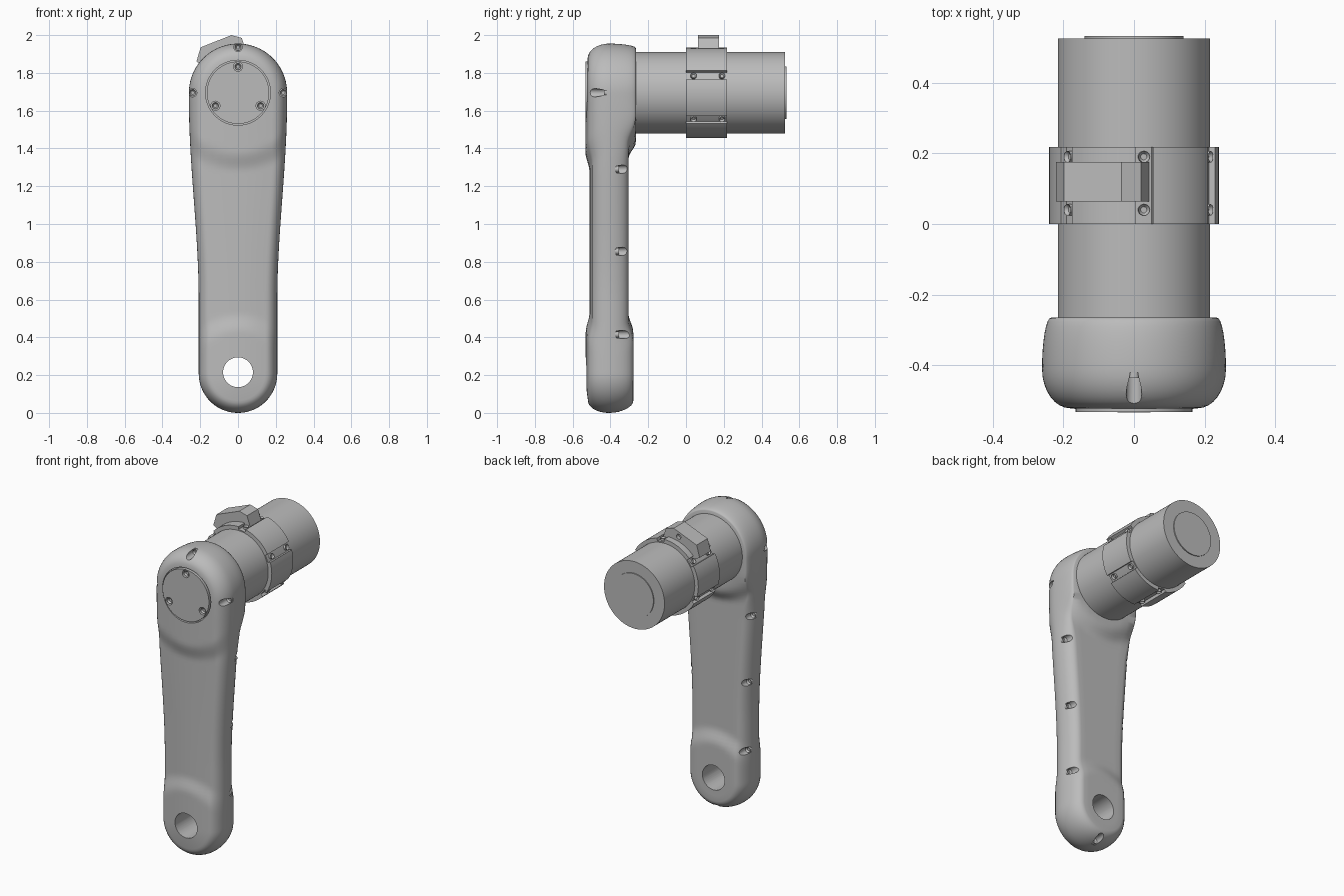
import bpy, bmesh, math
from mathutils import Matrix, Vector

if "Cube" in bpy.data.objects:
    bpy.data.objects.remove(bpy.data.objects["Cube"])

TOP, LOW = 1.695, 0.208      # heights of the two pivot axes
R_TOP, R_LOW = 0.26, 0.208   # end radii of the arm
MID = -0.41                  # y of the widest section

grey = bpy.data.materials.new("plain_grey")
grey.use_nodes = True
grey.diffuse_color = (0.5, 0.5, 0.5, 1)
grey.node_tree.nodes["Principled BSDF"].inputs["Base Color"].default_value = (0.5, 0.5, 0.5, 1)


def finish(name, bm):
    bmesh.ops.recalc_face_normals(bm, faces=bm.faces)
    mesh = bpy.data.meshes.new(name)
    bm.to_mesh(mesh)
    bm.free()
    obj = bpy.data.objects.new(name, mesh)
    bpy.context.collection.objects.link(obj)
    mesh.materials.append(grey)
    return obj


def activate(obj):
    bpy.ops.object.select_all(action='DESELECT')
    obj.select_set(True)
    bpy.context.view_layer.objects.active = obj


def smooth(obj, angle=32):
    activate(obj)
    bpy.ops.object.shade_smooth_by_angle(angle=math.radians(angle))


def rod(bm, r, x, z, y0, y1, n=24):
    """Cylinder along y between y0 and y1."""
    m = Matrix.Translation((x, (y0 + y1) / 2, z)) @ Matrix.Rotation(math.pi / 2, 4, 'X')
    bmesh.ops.create_cone(bm, cap_ends=True, segments=n, radius1=r, radius2=r,
                          depth=abs(y1 - y0), matrix=m)


def cut(obj, bm):
    cutter = finish("cutter", bm)
    cutter.hide_render = True
    mod = obj.modifiers.new("cut", 'BOOLEAN')
    mod.operation, mod.solver, mod.object = 'DIFFERENCE', 'EXACT', cutter
    activate(obj)
    bpy.ops.object.modifier_apply(modifier=mod.name)
    bpy.data.objects.remove(cutter)


def screw(name, loc, axis, r=0.017, depth=0.02):
    """Socket-head screw whose top points along axis."""
    bm = bmesh.new()
    bmesh.ops.create_cone(bm, cap_ends=True, segments=20, radius1=r, radius2=r, depth=depth)
    bm.faces.ensure_lookup_table()
    head = max(bm.faces, key=lambda f: f.calc_center_median().z)
    bmesh.ops.inset_region(bm, faces=[head], thickness=r * 0.45)
    bmesh.ops.translate(bm, verts=head.verts, vec=(0, 0, -depth * 0.5))
    axis = Vector(axis).normalized()
    bm.transform(Matrix.Translation(loc) @ axis.to_track_quat('Z', 'Y').to_matrix().to_4x4())
    smooth(finish(name, bm))


def step(a, b, v):
    t = min(1, max(0, (v - a) / (b - a)))
    return t * t * (3 - 2 * t)


def half_width(z):
    return R_LOW + (R_TOP - R_LOW) * step(0.6, 1.66, z)


# Arm outline paired with its spine points
outline = []
ARC, SIDE = 40, 76
levels = [TOP + (LOW - TOP) * i / SIDE for i in range(1, SIDE)]
for i in range(ARC + 1):
    a = math.pi * i / ARC
    outline.append((R_TOP * math.cos(a), TOP + R_TOP * math.sin(a), TOP))
outline += [(-half_width(z), z, z) for z in levels]
for i in range(ARC + 1):
    a = math.pi * (1 + i / ARC)
    outline.append((R_LOW * math.cos(a), LOW + R_LOW * math.sin(a), LOW))
outline += [(half_width(z), z, z) for z in reversed(levels)]


def face_y(x, z, front):
    """Depth of the front or back face, swelling round both pivots."""
    dt, db = math.hypot(x, z - TOP), math.hypot(x, z - LOW)
    low = 1 - step(0.22, 0.32, db)
    if front:
        return -0.499 - 0.022 * (1 - step(0.31, 0.42, dt)) - 0.02 * low
    return -0.305 + 0.04 * (1 - step(0.26, 0.35, dt)) + 0.026 * low


def arm_ring(bm, front, phi, k):
    verts = []
    for x, z, spine in outline:
        length = math.hypot(x, z - spine)
        soft = step(0.28, 0.5, math.hypot(x, z - TOP))
        d = 0.08 - 0.015 * soft if front else 0.025 + 0.04 * soft
        s = (1 - d * (1 - math.cos(phi)) / length) * k
        px, pz = x * s, spine + (z - spine) * s
        y = MID + math.sin(phi) * (face_y(px, pz, front) - MID)
        if front:
            y -= 0.012 * (1 - k * k)
        verts.append(bm.verts.new((px, y, pz)))
    return verts


# Arm: rounded shell lofted from the front spine round to the back spine
bm = bmesh.new()
inner = [0, 0.25, 0.5, 0.75]
bends = [math.pi / 2 * i / 8 for i in range(9)]
rings = [arm_ring(bm, True, math.pi / 2, k) for k in inner]
rings += [arm_ring(bm, True, p, 1) for p in reversed(bends)]
rings += [arm_ring(bm, False, p, 1) for p in bends[1:]]
rings += [arm_ring(bm, False, math.pi / 2, k) for k in reversed(inner)]
n = len(outline)
for a, b in zip(rings, rings[1:]):
    for i in range(n):
        j = (i + 1) % n
        bm.faces.new((a[i], a[j], b[j], b[i]))
bmesh.ops.remove_doubles(bm, verts=bm.verts, dist=0.0001)
arm = finish("arm", bm)

# Pivot bore, cover recess and screw pockets
front_pockets = [(0.24, TOP), (-0.24, TOP), (0, TOP + 0.24)]
back_pockets = [(s * (half_width(z) - 0.018), z) for z in (1.29, 0.855, 0.415) for s in (1, -1)]
back_pockets.append((0, 0.022))
bm = bmesh.new()
rod(bm, 0.079, 0, 0.215, -0.7, -0.1, 48)
rod(bm, 0.172, 0, TOP, -0.7, -0.505, 64)
for x, z in front_pockets:
    rod(bm, 0.022, x, z, -0.7, -0.42)
for x, z in back_pockets:
    rod(bm, 0.022, x, z, -0.37, -0.15)
cut(arm, bm)
smooth(arm)
for x, z in front_pockets:
    screw("front_pocket_screw", (x, -0.425, z), (0, -1, 0))
for x, z in back_pockets:
    screw("back_pocket_screw", (x, -0.365, z), (0, 1, 0))

# Round front cover with three recessed screws
bm = bmesh.new()
rod(bm, 0.165, 0, TOP, -0.531, -0.49, 64)
cover = finish("front_cover", bm)
spots = [(0.138 * math.cos(a), TOP + 0.138 * math.sin(a))
         for a in (math.radians(90 + 120 * i) for i in range(3))]
bm = bmesh.new()
for x, z in spots:
    rod(bm, 0.024, x, z, -0.6, -0.508)
cut(cover, bm)
smooth(cover)
for x, z in spots:
    screw("cover_screw", (x, -0.515, z), (0, -1, 0))

# Motor housing and rear plate
for name, r, y0, y1 in (("motor_housing", 0.215, -0.3, 0.525), ("rear_plate", 0.14, 0.5, 0.531)):
    bm = bmesh.new()
    rod(bm, r, 0, TOP, y0, y1, 96)
    smooth(finish(name, bm))


def extrude_y(name, points, y0, y1):
    bm = bmesh.new()
    face = bm.faces.new([bm.verts.new((x, y0, z)) for x, z in points])
    new = bmesh.ops.extrude_face_region(bm, geom=[face])["geom"]
    bmesh.ops.translate(bm, vec=(0, y1 - y0, 0),
                        verts=[v for v in new if isinstance(v, bmesh.types.BMVert)])
    return finish(name, bm)


# Clamp ring: six curved segments parted by screw channels
ring = []
for i in range(6):
    lug = 23 + 60 * i
    angles = [(lug + a, 0.222) for a in (-6, 0, 6)]
    angles += [(lug + 6.1 + 47.8 * j / 12, 0.24) for j in range(13)]
    ring += [(r * math.cos(math.radians(a)), TOP + r * math.sin(math.radians(a))) for a, r in angles]
smooth(extrude_y("clamp_ring", ring, 0, 0.218), 20)
for i in range(6):
    a = math.radians(23 + 60 * i)
    out = Vector((math.cos(a), 0, math.sin(a)))
    for y in (0.04, 0.19):
        screw("clamp_screw", out * 0.226 + Vector((0, y, TOP)), out, 0.016, 0.02)

# Cable block on top of the clamp, with a cable hole in its back
block = extrude_y("cable_block", [(-0.22, 1.86), (-0.198, 1.935), (-0.035, 2.0), (0.02, 1.985),
                                  (0.042, 1.92), (0, 1.87), (-0.15, 1.82)], 0.063, 0.175)
bm = bmesh.new()
rod(bm, 0.016, -0.07, 1.955, 0.15, 0.3)
cut(block, bm)
smooth(block, 20)
